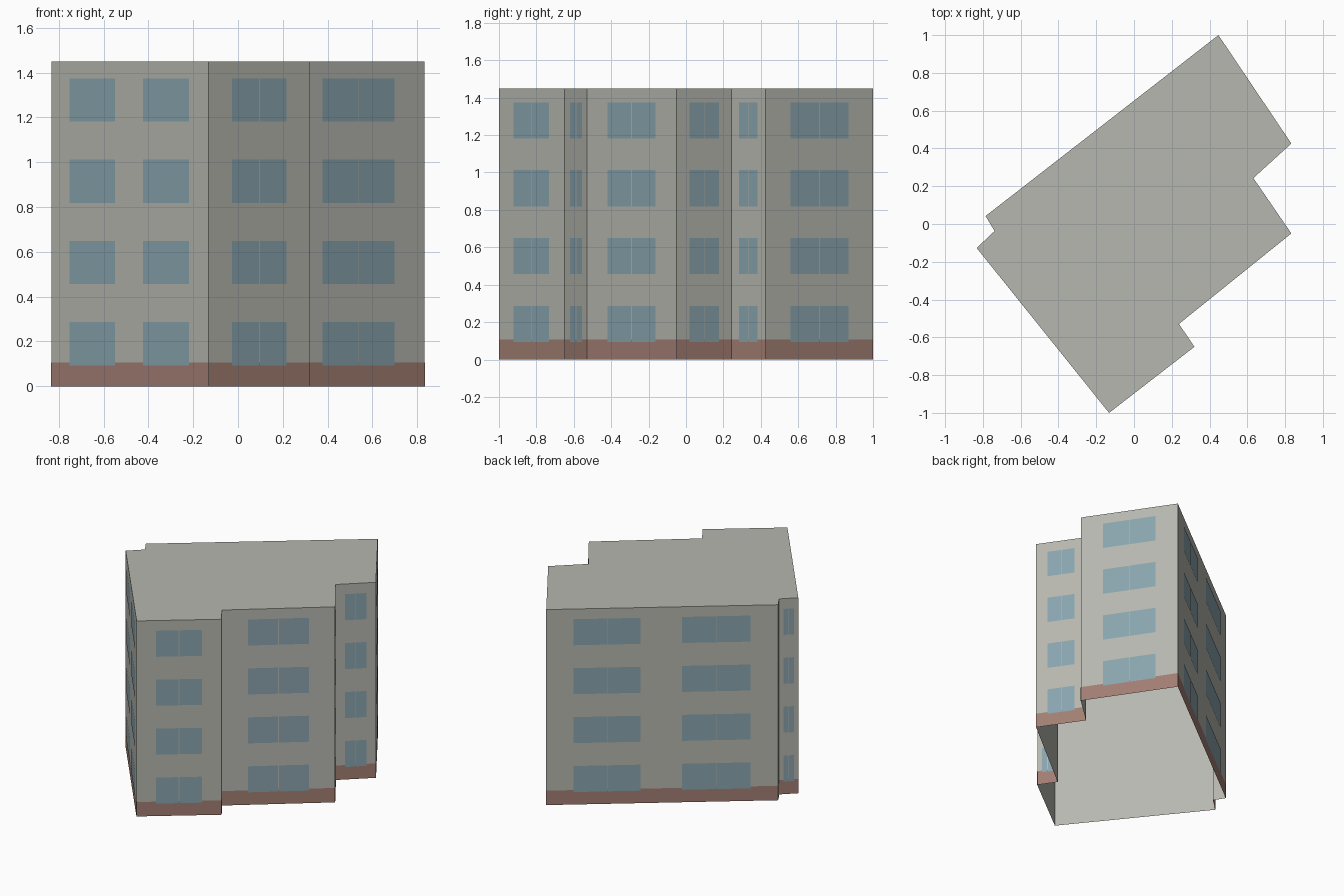
import bpy
from mathutils import Vector

cube = bpy.data.objects.get("Cube")
if cube:
    bpy.data.objects.remove(cube)

HEIGHT, PLINTH = 1.45, 0.107
FLOORS, PITCH, SILL, WINDOW_H = 4, 0.363, 0.093, 0.193

# Footprint corners, counter-clockwise seen from above
CORNERS = [(-0.132, -1), (0.32, -0.65), (0.238, -0.529), (0.833, -0.05),
           (0.632, 0.243), (0.833, 0.426), (0.447, 1), (-0.786, 0.042),
           (-0.738, -0.037), (-0.833, -0.127)]

# Window spans along each wall, as fractions, and the gap between sashes
SINGLE = [(0.23, 0.77)]
PAIR = [(0.118, 0.407), (0.585, 0.88)]
LAYOUT = [(SINGLE, 0.005)] * 6 + [(PAIR, 0.002), ([], 0), (SINGLE, 0.005), (PAIR, 0)]


def make_material(name, rgb):
    mat = bpy.data.materials.new(name)
    mat.use_nodes = True
    colour = (*rgb, 1)
    mat.diffuse_color = colour
    bsdf = next(n for n in mat.node_tree.nodes if n.type == "BSDF_PRINCIPLED")
    bsdf.inputs["Base Color"].default_value = colour
    return mat


def make_object(name, verts, faces, mat):
    mesh = bpy.data.meshes.new(name)
    mesh.from_pydata(verts, [], faces)
    mesh.materials.append(mat)
    mesh.update()
    obj = bpy.data.objects.new(name, mesh)
    bpy.context.collection.objects.link(obj)
    return obj


def add_panel(verts, faces, wall, span, heights, offset):
    """Add an upright plate lying just outside a wall."""
    start, end = wall
    along = end - start
    normal = Vector((along.y, -along.x, 0)).normalized()
    first = len(verts)
    low, high = heights
    for t, z in ((span[0], low), (span[1], low), (span[1], high), (span[0], high)):
        verts.append(start + along * t + normal * offset + Vector((0, 0, z)))
    faces.append(range(first, first + 4))


wall_grey = make_material("wall_grey", (0.47, 0.475, 0.43))
glass_blue = make_material("glass_blue", (0.25, 0.37, 0.42))
plinth_brown = make_material("plinth_brown", (0.36, 0.21, 0.17))

# Building shell: walls and flat roof, open underneath
count = len(CORNERS)
shell_verts = [(x, y, z) for z in (0, HEIGHT) for x, y in CORNERS]
shell_faces = [(i, (i + 1) % count, (i + 1) % count + count, i + count)
               for i in range(count)]
shell_faces.append(range(count, 2 * count))
make_object("walls_and_roof", shell_verts, shell_faces, wall_grey)

# Plinth band and window sashes on every wall
points = [Vector((x, y, 0)) for x, y in CORNERS]
plinth_verts, plinth_faces, glass_verts, glass_faces = [], [], [], []
for i, (spans, gap) in enumerate(LAYOUT):
    wall = (points[i], points[(i + 1) % count])
    half_gap = gap / 2 / (wall[1] - wall[0]).length
    add_panel(plinth_verts, plinth_faces, wall, (0, 1), (0, PLINTH), 0.0012)
    for left, right in spans:
        middle = (left + right) / 2
        sashes = [(left, middle - half_gap), (middle + half_gap, right)]
        for floor in range(FLOORS):
            sill = SILL + floor * PITCH
            for sash in sashes if gap else [(left, right)]:
                add_panel(glass_verts, glass_faces, wall, sash,
                          (sill, sill + WINDOW_H), 0.0025)
make_object("plinth", plinth_verts, plinth_faces, plinth_brown)
make_object("windows", glass_verts, glass_faces, glass_blue)
